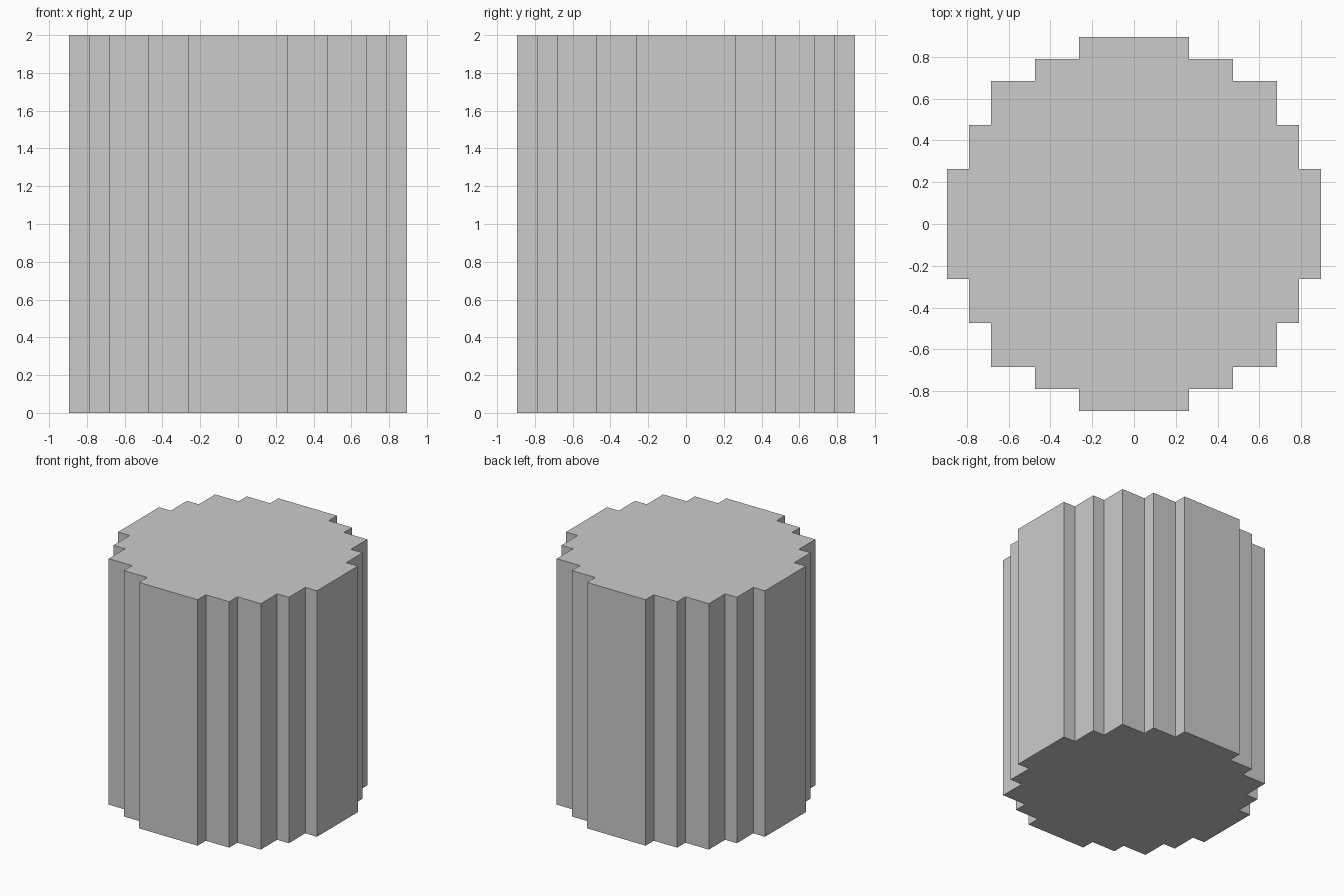
import bpy, bmesh
from mathutils import Matrix, Vector

if "Cube" in bpy.data.objects:
    bpy.data.objects.remove(bpy.data.objects["Cube"])

UNIT = 2 / 19          # block size: the column is 17 blocks wide, 19 high
HEIGHT = 19 * UNIT

# Stepped outline of one quarter, in blocks, counter-clockwise
quarter = [(8.5, 2.5), (7.5, 2.5), (7.5, 4.5), (6.5, 4.5), (6.5, 6.5),
           (4.5, 6.5), (4.5, 7.5), (2.5, 7.5), (2.5, 8.5)]

# Repeat the quarter by exact 90 degree turns
outline = []
for _ in range(4):
    outline += quarter
    quarter = [(-y, x) for x, y in quarter]

# Stepped round column: outline face extruded upward
bm = bmesh.new()
base = bm.faces.new([bm.verts.new((x * UNIT, y * UNIT, 0)) for x, y in outline])
ext = bmesh.ops.extrude_face_region(bm, geom=[base], use_keep_orig=True)
top = [g for g in ext["geom"] if isinstance(g, bmesh.types.BMVert)]
bmesh.ops.translate(bm, verts=top, vec=(0, 0, HEIGHT))
bmesh.ops.recalc_face_normals(bm, faces=bm.faces)

mesh = bpy.data.meshes.new("stepped_column")
bm.to_mesh(mesh)
bm.free()
column = bpy.data.objects.new("stepped_column", mesh)
bpy.context.collection.objects.link(column)
